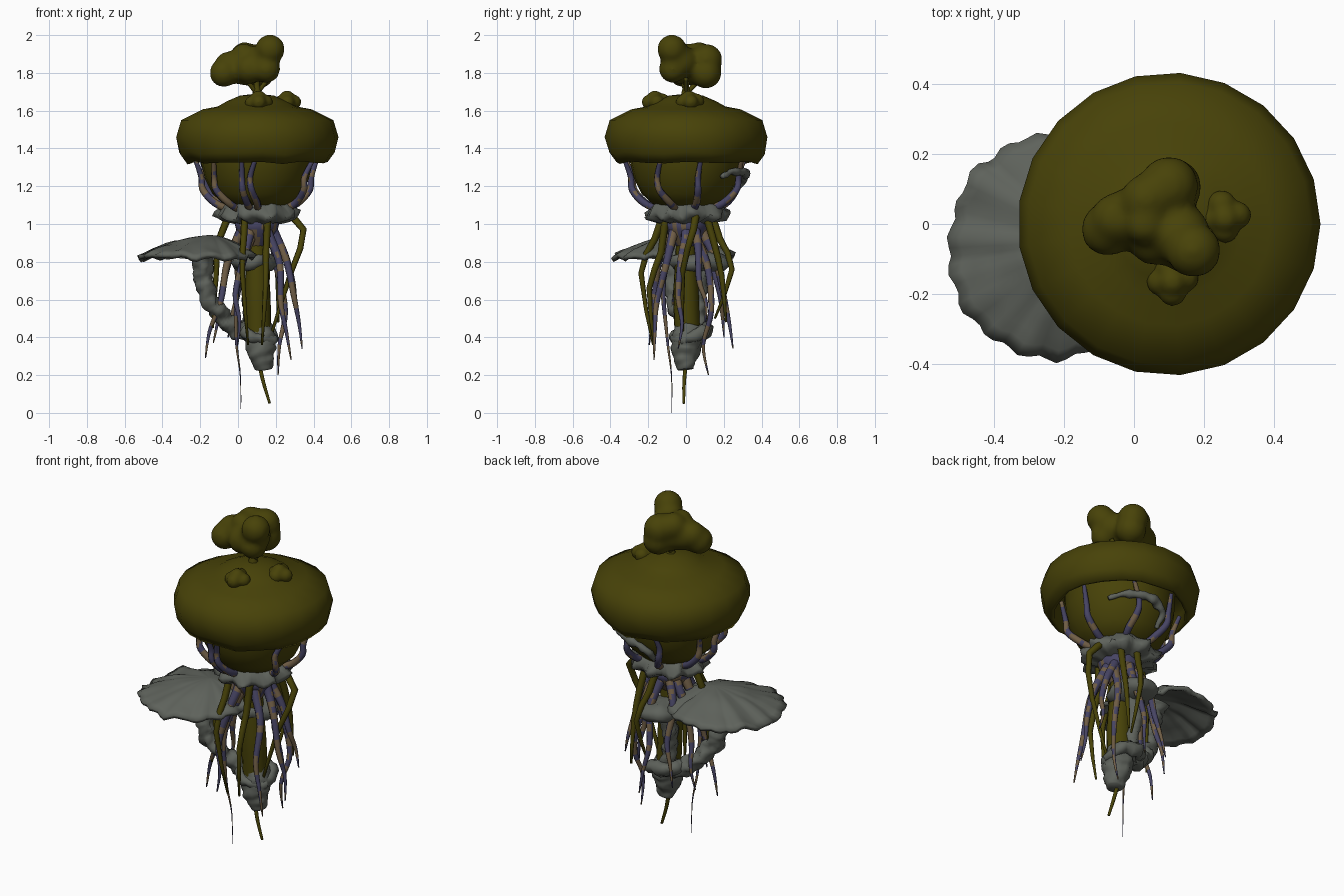
import bpy, bmesh, math, random
from mathutils import Vector, noise

random.seed(4)
CX = 0.10  # main axis of the creature


def mat(name, rgb):
    m = bpy.data.materials.new(name)
    m.diffuse_color = (*rgb, 1)
    return m


OLIVE = mat("olive", (0.064, 0.055, 0.0025))
GRAY = mat("gray", (0.113, 0.123, 0.106))
PURPLE = mat("purple", (0.062, 0.058, 0.125))
TAN = mat("tan", (0.16, 0.11, 0.06))


def finish(bm, name, mats):
    bmesh.ops.remove_doubles(bm, verts=bm.verts, dist=1e-5)
    bmesh.ops.recalc_face_normals(bm, faces=bm.faces)
    if len(mats) > 1:  # blotches of the second colour
        for f in bm.faces:
            if noise.noise(f.calc_center_median() * 19) > 0.08:
                f.material_index = 1
    for f in bm.faces:
        f.smooth = True
    me = bpy.data.meshes.new(name)
    bm.to_mesh(me)
    bm.free()
    for m in mats:
        me.materials.append(m)
    ob = bpy.data.objects.new(name, me)
    bpy.context.collection.objects.link(ob)
    return ob


def skin(bm, rings, cap=False):
    for a, b in zip(rings, rings[1:]):
        n = len(a)
        for i in range(n):
            bm.faces.new((a[i], a[(i + 1) % n], b[(i + 1) % n], b[i]))
    if cap:
        bm.faces.new(rings[0])
        bm.faces.new(rings[-1])


def lathe(name, prof, mats, seg=24, c=(CX, 0), sy=1.0, wob=None):
    """Turn (r, z) points around a vertical axis; wob(a, i) -> (scale, dz)."""
    bm = bmesh.new()
    rings = []
    for i, (r, z) in enumerate(prof):
        ring = []
        for k in range(seg):
            a = 2 * math.pi * k / seg
            s, dz = wob(a, i) if wob and r > 0 else (1, 0)
            ring.append(bm.verts.new((c[0] + r * s * math.cos(a), c[1] + r * s * sy * math.sin(a), z + dz)))
        rings.append(ring)
    skin(bm, rings)
    return finish(bm, name, mats)


def tube(name, pts, radii, mats, seg=8, sub=5, lump=0.0):
    """Sweep a round section along a smoothed path."""
    P = [Vector(p) for p in pts]
    n = len(P)
    path = []
    for i in range(n - 1):
        p0, p1, p2, p3 = P[max(i - 1, 0)], P[i], P[i + 1], P[min(i + 2, n - 1)]
        for j in range(sub + (i == n - 2)):
            t = j / sub
            q = 0.5 * (2 * p1 + (p2 - p0) * t + (2 * p0 - 5 * p1 + 4 * p2 - p3) * t * t
                       + (3 * p1 - p0 - 3 * p2 + p3) * t ** 3)
            path.append((q, radii[i] * (1 - t) + radii[i + 1] * t))
    bm = bmesh.new()
    rings = []
    for i, (q, r) in enumerate(path):
        d = (path[min(i + 1, len(path) - 1)][0] - path[max(i - 1, 0)][0]).normalized()
        u = d.cross(Vector((0.31, 0.95, 0.05))).normalized()
        v = d.cross(u)
        ring = []
        for k in range(seg):
            a = 2 * math.pi * k / seg
            o = u * math.cos(a) + v * math.sin(a)
            rr = r * (1 + lump * noise.noise((q + o * r) * 25))
            ring.append(bm.verts.new(q + o * rr))
        rings.append(ring)
    skin(bm, rings, True)
    return finish(bm, name, mats)


def blobs(name, balls, voxel, soft):
    """Merge spheres into one smooth lobed mass."""
    bm = bmesh.new()
    for x, y, z, r in balls:
        g = bmesh.ops.create_icosphere(bm, subdivisions=3, radius=r)
        bmesh.ops.translate(bm, verts=g["verts"], vec=(x, y, z))
    ob = finish(bm, name, [OLIVE])
    m = ob.modifiers.new("merge", "REMESH")
    m.mode, m.voxel_size, m.use_smooth_shade = "VOXEL", voxel, True
    s = ob.modifiers.new("soften", "SMOOTH")
    s.factor, s.iterations = 0.5, soft


# cap with its hollow rim and hanging bulb
def cap_wob(a, i):
    if 7 <= i <= 9:
        return 1 + 0.015 * math.sin(5 * a), 0.005 * math.sin(7 * a + 1) + 0.005 * math.sin(11 * a)
    return 1, 0


lathe("cap", [(0, 1.69), (0.09, 1.68), (0.16, 1.65), (0.21, 1.622), (0.29, 1.607), (0.405, 1.55),
              (0.432, 1.46), (0.412, 1.375), (0.375, 1.325), (0.355, 1.33), (0.36, 1.40), (0.30, 1.43)],
      [OLIVE], 21, wob=cap_wob)
lathe("bulb", [(0.30, 1.44), (0.295, 1.32), (0.275, 1.24), (0.235, 1.16), (0.17, 1.10), (0, 1.07)], [OLIVE])

# lobed crown on top and two warts
blobs("crown", [(-0.075, -0.015, 1.80, 0.078), (-0.05, 0.015, 1.84, 0.075), (0.17, -0.075, 1.925, 0.08),
                (0.10, 0.11, 1.87, 0.085), (0.11, 0.105, 1.80, 0.085), (0.035, 0.07, 1.89, 0.075),
                (0.03, 0.0, 1.90, 0.06), (0.05, 0.03, 1.83, 0.10), (0.13, -0.03, 1.86, 0.09),
                (0.15, -0.07, 1.82, 0.075), (0.0, 0.02, 1.83, 0.09), (0.06, -0.04, 1.82, 0.08)], 0.014, 14)
tube("crown_stalk", [(0.10, 0, 1.66), (0.10, 0, 1.73), (0.09, 0.01, 1.80)], [0.035, 0.016, 0.02], [OLIVE])
for dx, dy in ((-0.03, -0.01), (-0.02, 0.04), (0.03, 0.0)):
    tube("crown_root", [(0.1, 0, 1.69), (0.1 + dx, dy, 1.73), (0.1 + 2 * dx, 2 * dy, 1.77)], [0.012] * 3, [OLIVE])
for n, x, y in (("front_wart", 0.11, -0.165), ("right_wart", 0.26, 0.015)):
    blobs(n, [(x - 0.035, y, 1.64, 0.04), (x + 0.035, y + 0.01, 1.645, 0.04), (x, y - 0.03, 1.645, 0.04),
              (x - 0.01, y + 0.04, 1.65, 0.042), (x, y, 1.665, 0.042)], 0.009, 6)


# frilled gray skirt
def frill(a, i):
    n = noise.noise(Vector((4 * math.cos(a), 4 * math.sin(a), i * 0.7)))
    k = (0.2, 0.5, 1, 1, 0.6, 0.3, 0)[i]
    return 1 + k * (0.06 * math.sin(9 * a) + 0.2 * n), k * (0.012 * math.sin(11 * a + 2 * n) + 0.02 * n)


lathe("skirt", [(0.145, 1.12), (0.18, 1.095), (0.205, 1.055), (0.205, 1.03), (0.16, 1.015), (0.10, 1.0), (0, 0.99)],
      [GRAY], 56, wob=frill)
lathe("root_dome", [(0.07, 1.06), (0.12, 1.01), (0.11, 0.97), (0.085, 0.93), (0.05, 0.88)], [PURPLE, TAN], 28)

# olive stem, gray foot and root spike
tube("stem", [(0.10, 0, 1.03), (0.10, 0.0, 0.85), (0.105, 0.0, 0.62), (0.11, 0.01, 0.36)],
     [0.05, 0.055, 0.068, 0.068], [OLIVE], 14)
tube("foot", [(0.11, 0.02, 0.46), (0.12, 0.01, 0.40), (0.12, 0.0, 0.34), (0.13, -0.005, 0.28), (0.135, 0, 0.23)],
     [0.066, 0.085, 0.077, 0.06, 0.04], [GRAY], 20, 6, 0.25)
tube("foot_ring", [(0.03, -0.03, 0.43), (0.09, -0.065, 0.40), (0.18, -0.01, 0.39), (0.16, 0.09, 0.43),
                   (0.06, 0.10, 0.44), (0.01, 0.03, 0.45)], [0.03, 0.028, 0.03, 0.035, 0.04, 0.04], [GRAY], 10, 6, 0.5)
tube("spike", [(0.11, 0.0, 0.27), (0.135, -0.01, 0.16), (0.168, -0.012, 0.05)], [0.012, 0.01, 0.007], [OLIVE])

# gray collar, strip behind the stem and bent arm under the fan
lathe("collar", [(0, 0.845), (0.07, 0.845), (0.11, 0.825), (0.12, 0.79), (0.10, 0.76), (0, 0.745)], [GRAY], 28,
      (0.085, 0.08), 1.35, lambda a, i: (1 + 0.06 * math.sin(5 * a + i), 0.008 * math.sin(4 * a)))
tube("back_strip", [(0.07, 0.09, 0.79), (0.06, 0.065, 0.65), (0.07, 0.06, 0.52), (0.09, 0.05, 0.40)],
     [0.055, 0.045, 0.04, 0.05], [GRAY], 10, 7, 0.6)
tube("arm", [(-0.19, -0.06, 0.89), (-0.185, -0.07, 0.76), (-0.155, -0.06, 0.61), (-0.08, -0.02, 0.50),
             (0.0, 0.02, 0.44), (0.09, 0.03, 0.41)],
     [0.07, 0.048, 0.048, 0.045, 0.05, 0.05], [GRAY], 14, 9, 0.6)

# softly rippled fan shelf
bm = bmesh.new()
rings = []
N, R = 72, 10
for j in range(R + 1):
    t = max(j / R, 0.001)
    ring = []
    for k in range(N):
        a = 2 * math.pi * k / N
        n = noise.noise(Vector((2.5 * math.cos(a), 2.5 * math.sin(a), 3)))
        s = 1 + (0.025 * math.sin(19 * a) + 0.07 * n) * t
        x = -0.15 * (1 - t) + t * (-0.22 + 0.31 * s * math.cos(a))
        y = -0.05 * (1 - t) + t * (-0.065 + 0.315 * s * math.sin(a))
        z = 0.93 - 0.105 * t ** 1.6 + t * t * (0.008 * math.sin(13 * a + 3 * n) + 0.02 * n)
        z += 0.02 * t * noise.noise(Vector((x * 11, y * 11, 1)))
        ring.append(bm.verts.new((x, y, z)))
    rings.append(ring)
skin(bm, rings)
bm.faces.new(rings[0])
fan = finish(bm, "fan", [GRAY])
so = fan.modifiers.new("thickness", "SOLIDIFY")
so.thickness, so.offset = 0.024, 0

# upper feelers between skirt and cap
for k, deg in enumerate((-175, -130, -103, -88, -20, 15, 60, 105, 150)):
    a = math.radians(deg)
    tw = random.uniform(-0.15, 0.15)
    pts = [(CX + r * math.cos(a + tw * t), r * math.sin(a + tw * t), z)
           for r, z, t in ((0.13, 1.07, 0), (0.22, 1.11, 0.3), (0.285, 1.18, 1.3), (0.295, 1.25, 1.5), (0.33, 1.35, 0.5))]
    tube("upper_feeler", pts, [0.02, 0.02, 0.019, 0.016, 0.011], [PURPLE, TAN], 8, 6)
tube("feeler_growth", [(0.34, 0.19, 1.25), (0.28, 0.24, 1.275), (0.19, 0.30, 1.275), (0.11, 0.315, 1.26),
                       (0.05, 0.29, 1.22), (0.04, 0.24, 1.15)],
     [0.012, 0.017, 0.022, 0.024, 0.02, 0.015], [GRAY], 8, 6, 0.7)

# lower tentacles, given by their tips
tips = [(-0.17, -0.06, 0.29), (-0.01, -0.19, 0.36), (0.27, -0.18, 0.28), (0.34, -0.04, 0.34), (0.33, 0.10, 0.48),
        (0.22, 0.11, 0.20), (0.12, 0.25, 0.34), (-0.04, 0.21, 0.40), (-0.13, 0.10, 0.37)]
for x, y, z in tips:
    d = Vector((x - CX, y, 0))
    u = d.normalized()
    pts = []
    for r, f in ((0.06, 0), (0.10, 0.1), (0.16, 0.3), (0.20, 0.58), (d.length * 0.92, 0.8), (d.length, 1)):
        w = 0.016 * math.sin(9 * f + 20 * x)
        pts.append((CX + u.x * r - u.y * w, u.y * r + u.x * w, 1.0 + (z - 1.0) * f))
    tube("tentacle", pts, [0.034, 0.026, 0.02, 0.016, 0.010, 0.003], [PURPLE, TAN])
tube("trailing_hair", [(0.08, -0.06, 0.95), (0.0, -0.12, 0.7), (-0.01, -0.10, 0.4), (0.012, -0.077, 0.2),
                       (0.016, -0.075, 0.0)], [0.024, 0.015, 0.008, 0.003, 0.001], [PURPLE, TAN])

# angular olive tendrils that flare out and then turn inward: start angle, turn, (radius, z) of bends
for deg, turn, ro, zo, rm, zm, re, ze in ((30, -30, 0.25, 0.97, 0.18, 0.74, 0.06, 0.36),
                                          (-60, -14, 0.14, 0.85, 0.20, 0.66, 0.17, 0.36),
                                          (-120, 10, 0.18, 0.92, 0.25, 0.74, 0.18, 0.36),
                                          (178, 10, 0.20, 0.92, 0.22, 0.72, 0.24, 0.45),
                                          (95, -15, 0.18, 0.92, 0.25, 0.76, 0.16, 0.50),
                                          (50, 8, 0.18, 0.90, 0.22, 0.72, 0.24, 0.48)):
    pts = [(CX + r * math.cos(math.radians(deg + turn * k)), r * math.sin(math.radians(deg + turn * k)), z)
           for r, z, k in ((0.12, 1.10, 0), (ro, zo, 0.7), (rm, zm, 1.2), (re, ze, 1.5))]
    tube("olive_tendril", pts, [0.022, 0.019, 0.015, 0.006], [OLIVE], 6, 2)
